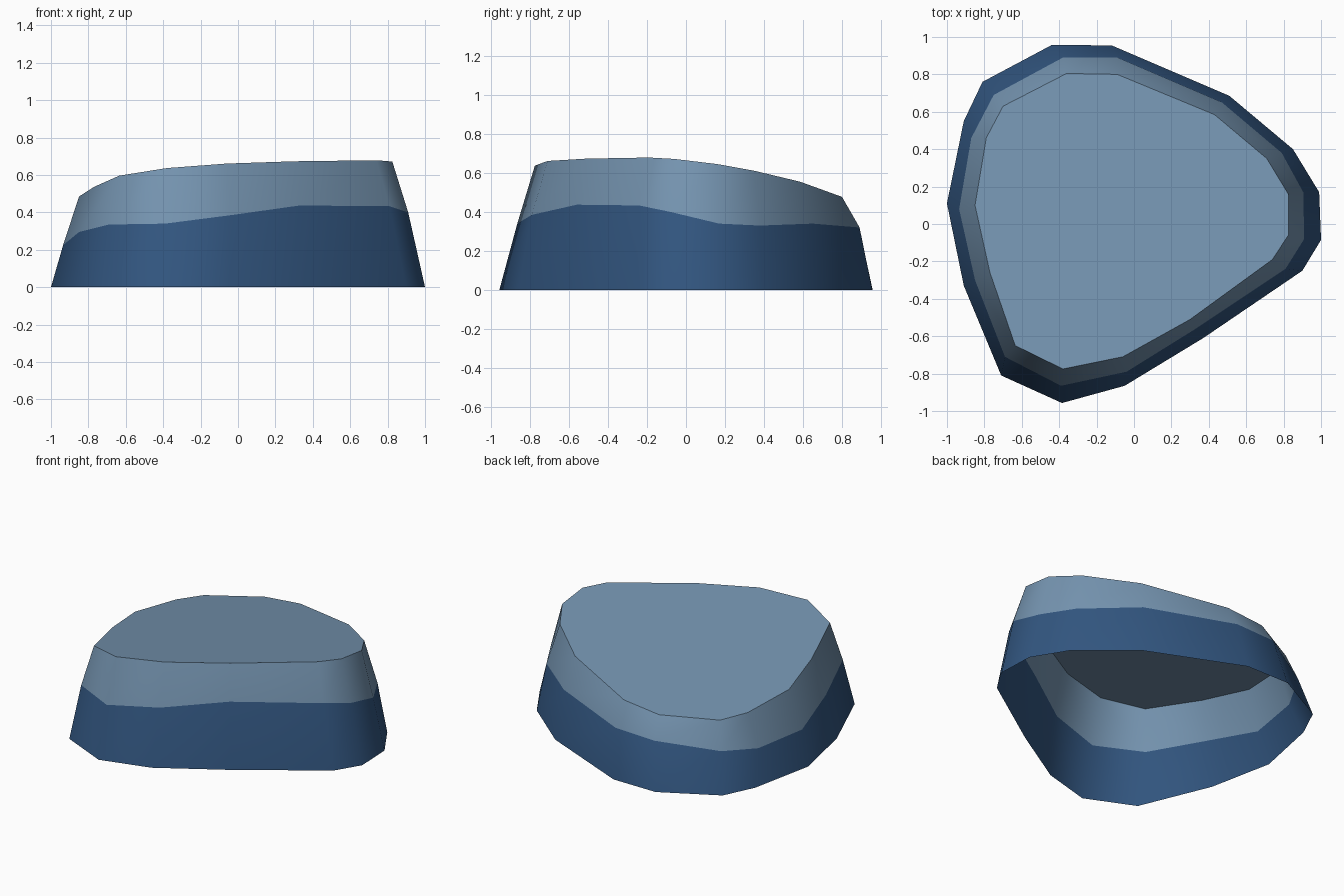
import bpy, bmesh, math

if "Cube" in bpy.data.objects:
    bpy.data.objects.remove(bpy.data.objects["Cube"])

# Flat colours
def make_material(name, rgb):
    m = bpy.data.materials.new(name)
    m.diffuse_color = (*rgb, 1.0)
    m.use_nodes = True
    m.node_tree.nodes["Principled BSDF"].inputs["Base Color"].default_value = m.diffuse_color
    return m

dark_blue = make_material("dark blue", (0.032, 0.093, 0.216))
grey_blue = make_material("grey blue", (0.178, 0.297, 0.436))

# Outlines, matching corner by corner, clockwise from the left
base = [(-1.0, .11), (-.91, .55), (-.81, .76), (-.44, .957), (-.12, .955),
        (.51, .685), (.85, .40), (.99, .17), (1.0, -.085), (.90, -.25),
        (.37, -.61), (-.05, -.865), (-.385, -.957), (-.71, -.81), (-.91, -.33)]
seam = [(-.935, .08, .225), (-.87, .46, .225), (-.75, .69, .26), (-.38, .89, .31),
        (-.09, .89, .32), (.47, .65, .34), (.79, .38, .33), (.905, .17, .34),
        (.91, -.08, .40), (.81, -.24, .433), (.33, -.56, .437), (-.04, -.79, .385),
        (-.39, -.865, .34), (-.69, -.71, .335), (-.85, -.30, .295)]
top = [(-.85, .10), (-.79, .46), (-.70, .63), (-.36, .805), (-.09, .80),
       (.43, .585), (.71, .35), (.825, .16), (.825, -.06), (.74, -.19),
       (.30, -.51), (-.06, -.71), (-.38, -.775), (-.635, -.65), (-.77, -.26)]

def top_height(x, y):
    """The top is one tilted plane."""
    return 0.582 + 0.10 * x - 0.12 * y

# Tapered shell, open underneath: dark lower band, light upper band and cap
bm = bmesh.new()
rings = [[bm.verts.new((x, y, 0)) for x, y in base],
         [bm.verts.new(p) for p in seam],
         [bm.verts.new((x, y, top_height(x, y))) for x, y in top]]
n = len(base)
for band in range(2):
    lo, hi = rings[band], rings[band + 1]
    for i in range(n):
        j = (i + 1) % n
        f = bm.faces.new((lo[j], lo[i], hi[i], hi[j]))
        f.material_index = band
cap = bm.faces.new(rings[2][::-1])
cap.material_index = 1
bm.normal_update()

mesh = bpy.data.meshes.new("tapered_shell")
bm.to_mesh(mesh)
bm.free()
mesh.materials.append(dark_blue)
mesh.materials.append(grey_blue)
shell = bpy.data.objects.new("tapered_shell", mesh)
bpy.context.collection.objects.link(shell)

# Smooth sides with a sharp rim around the cap
bpy.context.view_layer.objects.active = shell
shell.select_set(True)
bpy.ops.object.shade_smooth_by_angle(angle=math.radians(50))
